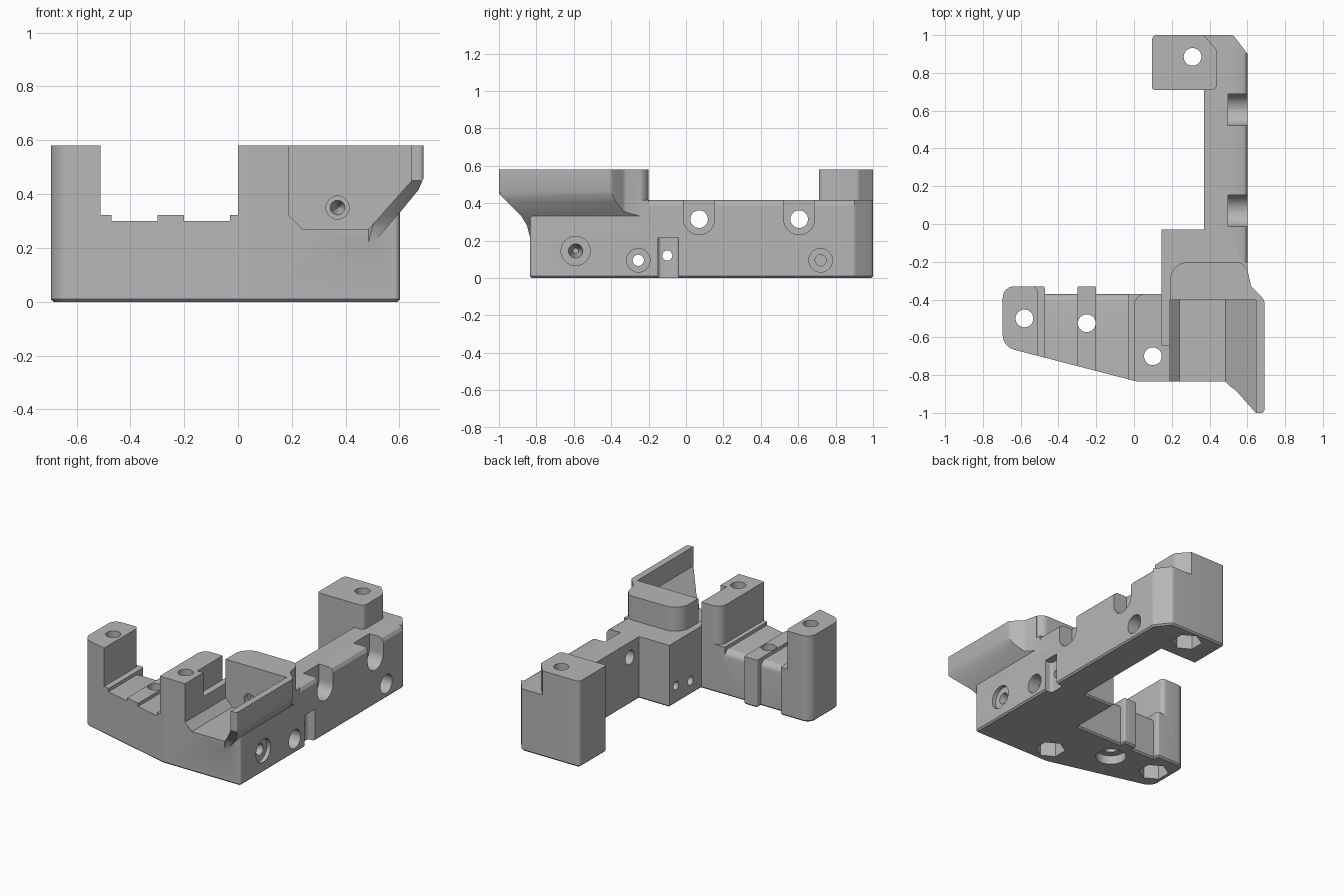
import bpy, bmesh, math
from mathutils import Vector, Matrix

cube = bpy.data.objects.get("Cube")
if cube:
    bpy.data.objects.remove(cube, do_unlink=True)

grey = bpy.data.materials.new("plain grey")
grey.use_nodes = True
grey.diffuse_color = (0.47, 0.47, 0.47, 1)
grey.node_tree.nodes["Principled BSDF"].inputs["Base Color"].default_value = (0.47, 0.47, 0.47, 1)


def rounded(points, steps=6):
    """Outline from (a, b[, radius]) corners."""
    out = []
    for i, p in enumerate(points):
        c = Vector(p[:2])
        if len(p) < 3:
            out.append(c)
            continue
        u = (Vector(points[i - 1][:2]) - c).normalized()
        v = (Vector(points[(i + 1) % len(points)][:2]) - c).normalized()
        half = u.angle(v) / 2
        reach = p[2] / math.tan(half)
        mid = c + (u + v).normalized() * p[2] / math.sin(half)
        s, e = c + u * reach - mid, c + v * reach - mid
        for k in range(steps + 1):
            t = k / steps
            out.append(mid + s.lerp(e, t).normalized() * p[2])
    return out


def new_object(name, bm):
    bmesh.ops.recalc_face_normals(bm, faces=bm.faces[:])
    me = bpy.data.meshes.new(name)
    bm.to_mesh(me)
    bm.free()
    me.materials.append(grey)
    ob = bpy.data.objects.new(name, me)
    bpy.context.collection.objects.link(ob)
    return ob


def prism(name, points, axis, lo, hi, chamfer=0):
    place = {"x": lambda a, b, t: (t, a, b),
             "y": lambda a, b, t: (a, t, b),
             "z": lambda a, b, t: (a, b, t)}[axis]
    bm = bmesh.new()
    outline = rounded(points)
    low, high = ([bm.verts.new(place(a, b, t)) for a, b in outline] for t in (lo, hi))
    bottom = bm.faces.new(low)
    bm.faces.new(high)
    for i in range(len(low)):
        j = (i + 1) % len(low)
        bm.faces.new((low[i], low[j], high[j], high[i]))
    if chamfer:
        bmesh.ops.recalc_face_normals(bm, faces=bm.faces[:])
        bmesh.ops.bevel(bm, geom=list(bottom.edges), offset=chamfer, segments=1,
                        affect="EDGES", clamp_overlap=True)
    return new_object(name, bm)


def rod(centre, axis, lo, hi, r, r2=None, sides=32):
    """Round or polygonal cutter along one axis; r at lo, r2 at hi."""
    bm = bmesh.new()
    bmesh.ops.create_cone(bm, cap_ends=True, segments=sides, radius1=r,
                          radius2=r if r2 is None else r2, depth=hi - lo)
    a, b = centre
    m = (lo + hi) / 2
    turn = {"x": Matrix.Rotation(math.pi / 2, 4, "Y"),
            "y": Matrix.Rotation(-math.pi / 2, 4, "X"), "z": Matrix()}[axis]
    at = {"x": (m, a, b), "y": (a, m, b), "z": (a, b, m)}[axis]
    bmesh.ops.transform(bm, matrix=Matrix.Translation(at) @ turn, verts=bm.verts[:])
    return new_object("cutter", bm)


def combine(ob, other, operation="DIFFERENCE"):
    mod = ob.modifiers.new("join", "BOOLEAN")
    mod.operation, mod.solver, mod.object = operation, "EXACT", other
    bpy.context.view_layer.update()
    me = bpy.data.meshes.new_from_object(ob.evaluated_get(bpy.context.evaluated_depsgraph_get()))
    ob.modifiers.clear()
    ob.data = me
    bpy.data.objects.remove(other, do_unlink=True)


def cut(points, axis, lo, hi):
    combine(body, prism("cutter", points, axis, lo, hi))


def drill(*args, **kw):
    combine(body, rod(*args, **kw))


def round_edge(a, b, da, db, r, axis, lo, hi):
    """Round a square edge at (a, b); da, db point into the solid."""
    pts = [(a - da * 0.01, b - db * 0.01), (a + da * r, b - db * 0.01)]
    for k in range(7):
        t = math.pi / 2 * k / 6
        pts.append((a + da * r * (1 - math.sin(t)), b + db * r * (1 - math.cos(t))))
    pts.append((a - da * 0.01, b + db * r))
    cut(pts, axis, lo, hi)


# Bracket body from one plan outline
body = prism("bracket_body", [
    (-0.695, -0.33, 0.06), (-0.695, -0.65, 0.08), (0.02, -0.835, 0.08), (0.602, -0.835, 0.02),
    (0.602, 0.9, 0.03), (0.525, 1.0, 0.03), (0.095, 1.0, 0.025), (0.095, 0.71, 0.015),
    (0.37, 0.71), (0.37, -0.03), (0.145, -0.03), (0.145, -0.37), (-0.2, -0.37),
    (-0.2, -0.33, 0.01), (-0.3, -0.33, 0.01), (-0.3, -0.37), (-0.47, -0.37),
    (-0.47, -0.33, 0.015)], "z", 0, 0.58, chamfer=0.01)

# Stepped channel between the two front posts
cut([(-0.51, 0.7), (-0.51, 0.322), (-0.47, 0.322), (-0.47, 0.3), (-0.3, 0.3), (-0.3, 0.322),
     (-0.2, 0.322), (-0.2, 0.3), (-0.03, 0.3), (-0.03, 0.322), (0, 0.322), (0, 0.7)],
    "y", -1.1, -0.2)
for lo, hi in ((-0.47, -0.3), (-0.2, -0.03)):
    round_edge(-0.37, 0.3, -1, -1, 0.045, "x", lo, hi)
round_edge(0, -0.37, 1, -1, 0.06, "z", 0.322, 0.6)
round_edge(-0.51, -0.33, -1, -1, 0.03, "z", 0.322, 0.6)

# Lowered top of the arm, leaving the end post and the cradle back standing
cut([(0.145, -0.64), (0.19, -0.64), (0.19, -0.2, 0.1), (0.6, -0.2, 0.06), (0.6, -0.28),
     (0.8, -0.28), (0.8, 1.2), (0.36, 1.2), (0.36, 1.01), (0.44, 0.92, 0.03),
     (0.44, 0.71, 0.03), (0.05, 0.71), (0.05, -0.3), (0.145, -0.3)], "z", 0.418, 0.7)
cut([(0.574, 0.43), (0.574, 0.418), (0.59, 0.41), (0.602, 0.39), (0.62, 0.39), (0.62, 0.43)],
    "y", -0.2, 0.9)

# Flared side wall, shaped by its three outlines
flare = prism("side_wall", [
    (0.46, 0.18), (0.5, 0.215), (0.6, 0.33), (0.67, 0.415), (0.69, 0.46), (0.69, 0.58),
    (0.46, 0.58)], "y", -1.1, -0.1)
combine(flare, prism("cutter", [
    (-1, 0.45), (-0.88, 0.33), (-0.85, 0.28), (-0.835, 0.22), (-0.82, 0.1), (0, 0.1),
    (0, 0.7), (-1, 0.7)], "x", 0.3, 0.8), "INTERSECT")
combine(flare, prism("cutter", [
    (0.47, -0.82), (0.5, -0.85), (0.6, -0.97, 0.05), (0.64, -1), (0.69, -1, 0.015),
    (0.69, -0.4, 0.04), (0.62, -0.33, 0.04), (0.6, -0.24), (0.47, -0.24)],
    "z", 0, 0.7), "INTERSECT")
combine(body, flare, "UNION")

# Cradle hollow
cut([(0.19, 0.7), (0.19, 0.32), (0.24, 0.27), (0.485, 0.27), (0.645, 0.45), (0.645, 0.7)],
    "y", -1.2, -0.403)
drill((0.37, 0.35), "y", -0.45, -0.36, 0.043)
drill((0.37, 0.35), "y", -0.37, -0.28, 0.03, 0.003)

# Two U-shaped recesses with cross bores
for y in (0.07, 0.605):
    r = 0.083
    cut([(y - r, 0.6), (y - r, 0.315 - r, r * 0.99), (y + r, 0.315 - r, r * 0.99), (y + r, 0.6)],
        "x", 0.498, 0.7)
    drill((y, 0.315), "x", 0.3, 0.7, 0.047)

# Side slot and side screw holes
cut([(0.55, -0.15, 0.02), (0.7, -0.15), (0.7, -0.04), (0.55, -0.04, 0.02)], "z", -0.1, 0.215)
drill((-0.1, 0.12), "x", 0.1, 0.58, 0.027)
drill((-0.59, 0.145), "x", 0.575, 0.7, 0.078)
drill((-0.59, 0.145), "x", 0.44, 0.6, 0.015, 0.042)
for y, depth in ((-0.255, 0.1), (0.72, 0.42)):
    drill((y, 0.095), "x", 0.52, 0.7, 0.063)
    drill((y, 0.095), "x", depth, 0.53, 0.03)

# Vertical bolt holes with nut pockets underneath
for x, y, sides, depth in ((0.31, 0.885, 6, 0.1), (-0.58, -0.5, 6, 0.1),
                           (-0.25, -0.525, 32, 0.06), (0.1, -0.7, 6, 0.1)):
    drill((x, y), "z", -0.1, 0.8, 0.047)
    drill((x, y), "z", -0.1, depth, 0.095, sides=sides)

# Shading
for poly in body.data.polygons:
    poly.material_index = 0
bpy.ops.object.select_all(action="DESELECT")
body.select_set(True)
bpy.context.view_layer.objects.active = body
bpy.ops.object.shade_smooth_by_angle(angle=math.radians(30))
